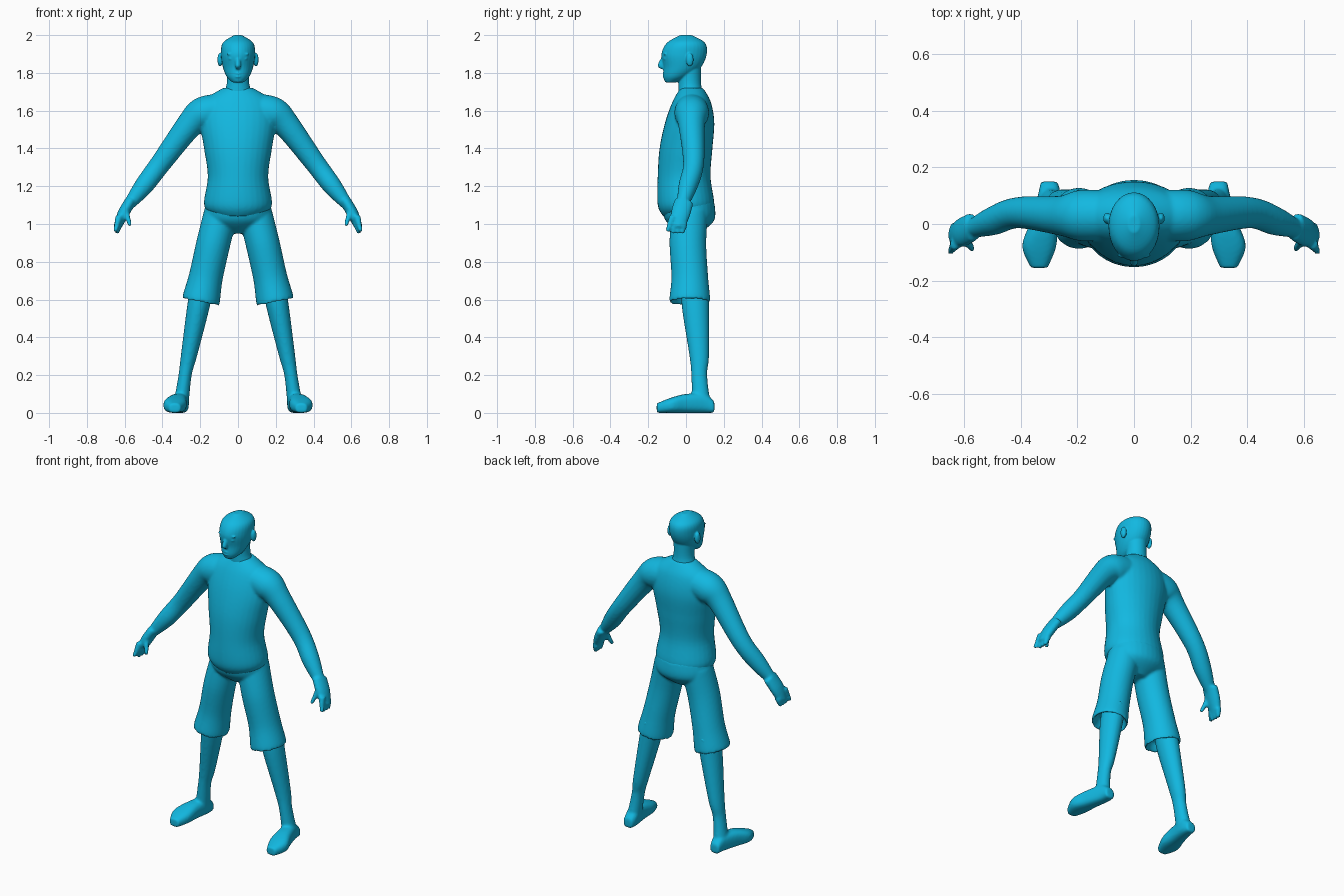
import bpy, bmesh, math
from mathutils import Vector, Matrix

cube = bpy.data.objects.get("Cube")
if cube:
    bpy.data.objects.remove(cube, do_unlink=True)

BLUE = (0.006, 0.48, 0.75, 1)
material = bpy.data.materials.new("sky blue")
material.use_nodes = True
material.diffuse_color = BLUE
material.node_tree.nodes["Principled BSDF"].inputs["Base Color"].default_value = BLUE

X, Y, Z = Matrix.Identity(3)
SIDES = {"left": 1, "right": -1}


def smooth_path(rows, steps=6):
    """Interpolate rows of (x, y, z, width radius, depth radius) as a spline."""
    rows = [Vector(row) for row in rows]
    padded = [rows[0], *rows, rows[-1]]
    path = []
    for before, start, end, after in zip(padded, padded[1:], padded[2:], padded[3:]):
        leave, arrive = (end - before) / 2, (after - start) / 2
        for step in range(steps):
            t = step / steps
            ease = t * t * (3 - 2 * t)
            path.append(start.lerp(end, ease)
                        + leave * (t * (1 - t) ** 2) - arrive * (t * t * (1 - t)))
    return path + [rows[-1]]


def loft(bm, rows, axis=None, side=1, squareness=1.0, segments=32):
    """Skin ellipses along a path; without an axis they turn to follow it."""
    path = smooth_path(rows)
    rings = []
    for index, row in enumerate(path):
        previous, following = path[max(index - 1, 0)], path[min(index + 1, len(path) - 1)]
        forward = (axis or Vector((following - previous)[:3])).normalized()
        across = X if axis == -Y else Y.cross(forward).normalized()
        upward = forward.cross(across)
        ring = []
        for segment in range(segments):
            angle = math.tau * segment / segments
            c, s = (math.copysign(abs(value) ** squareness, value)
                    for value in (math.cos(angle), math.sin(angle)))
            point = Vector(row[:3]) + across * (c * row[3]) + upward * (s * row[4])
            point.x *= side
            ring.append(bm.verts.new(point))
        rings.append(ring)
    faces = [bm.faces.new(rings[0]), bm.faces.new(rings[-1])]
    for lower, upper in zip(rings, rings[1:]):
        for k in range(segments):
            faces.append(bm.faces.new((lower[k - 1], lower[k], upper[k], upper[k - 1])))
    bmesh.ops.recalc_face_normals(bm, faces=faces)


def column(bm, *rows):
    """Upright shape on the centre line from rows of (y, z, width, depth)."""
    loft(bm, [(0, *row) for row in rows], Z)


def limb(bm, side, *rows, depth=1.0, axis=None):
    """Side limb from rows of (x, y, z, radius), with a fixed depth ratio."""
    loft(bm, [(*row, row[-1] * depth) for row in rows], axis, side)


def ball(bm, centre, radii):
    matrix = Matrix.LocRotScale(Vector(centre), None, Vector(radii))
    bmesh.ops.create_uvsphere(bm, u_segments=24, v_segments=16, radius=1, matrix=matrix)


def finish(bm, name, voxel=0.008):
    """Fuse the overlapping volumes into one smooth skin."""
    mesh = bpy.data.meshes.new(name)
    bm.to_mesh(mesh)
    bm.free()
    mesh.materials.append(material)
    part = bpy.data.objects.new(name, mesh)
    bpy.context.collection.objects.link(part)
    fuse = part.modifiers.new("fuse", 'REMESH')
    fuse.mode = 'VOXEL'
    fuse.voxel_size = voxel
    fuse.use_smooth_shade = True
    soften = part.modifiers.new("soften", 'SMOOTH')
    soften.factor = 0.5
    soften.iterations = 4


# Torso with arms and hands
body = bmesh.new()
column(body, (0, 1.04, .13, .12), (0, 1.1, .18, .15), (-.01, 1.25, .16, .14),
       (0, 1.4, .18, .14), (.02, 1.54, .2, .13), (.03, 1.65, .18, .1), (.03, 1.72, .08, .06))
for side in SIDES.values():
    limb(body, side, (.1, .03, 1.6, .09), (.19, .03, 1.58, .09), (.26, .03, 1.52, .07),
         (.41, .04, 1.32, .055), (.5, .01, 1.2, .05), (.58, -.02, 1.1, .03))
    # Palm, thumb, index finger, then the other fingers
    limb(body, side, (.57, -.01, 1.12, .03), (.61, -.03, 1.05, .03), (.64, -.04, .98, .02), depth=1.7)
    limb(body, side, (.6, -.05, 1.08, .02), (.57, -.09, .99, .01))
    limb(body, side, (.63, -.07, 1.04, .02), (.65, -.1, .96, .01))
    for finger in range(3):
        y = -.01 - finger / 40
        limb(body, side, (.63, y, 1, .02), (.64, y - .01, .95, .01))
finish(body, "upper_body")

# Head with neck, nose, mouth, eyes and ears
head = bmesh.new()
column(head, (.03, 1.66, .09, .07), (.02, 1.74, .06, .06), (.02, 1.84, .06, .06))
column(head, (-.08, 1.75, .03, .03), (-.05, 1.78, .06, .07), (-.02, 1.83, .08, .1),
       (-.01, 1.9, .09, .12), (0, 1.96, .08, .1), (0, 2, .02, .03))
column(head, (-.11, 1.9, .01, .01), (-.13, 1.84, .015, .02), (-.12, 1.82, .01, .01))
for lip_height in (1.78, 1.795):
    ball(head, (0, -.11, lip_height), (.02, .015, .007))
for side in SIDES.values():
    ball(head, (side * .035, -.11, 1.875), (.015, .01, .007))
    ball(head, (side * .04, -.11, 1.9), (.02, .01, .006))
    ball(head, (side * .095, .02, 1.87), (.014, .02, .036))
finish(head, "head", voxel=0.0045)

# Shorts with hollow hems
shorts = bmesh.new()
column(shorts, (.01, 1.12, .17, .14), (.02, 1.02, .17, .13), (.02, .95, .06, .05))
for side in SIDES.values():
    limb(shorts, side, (.09, .02, 1.06, .09), (.13, .01, .9, .09), (.17, .02, .72, .09),
         (.195, .02, .6, .1), (.195, .02, .59, .09), (.19, .02, .64, .07),
         depth=1.08, axis=Vector((.2, 0, -1)))
finish(shorts, "shorts")

# Lower legs and feet, with soles resting on the ground
for label, side in SIDES.items():
    leg = bmesh.new()
    limb(leg, side, (.19, .05, .68, .06), (.21, .05, .56, .06), (.26, .07, .3, .043),
         (.28, .07, .2, .035), (.3, .08, .06, .04), depth=1.2, axis=Z)
    foot = ((.3, .15, .03, .03), (.3, .1, .04, .05), (.32, 0, .05, .05),
            (.335, -.08, .06, .04), (.335, -.155, .03, .025))
    loft(leg, [(x, y, height, width, height) for x, y, width, height in foot],
         -Y, side, squareness=.75)
    finish(leg, label + "_leg")
